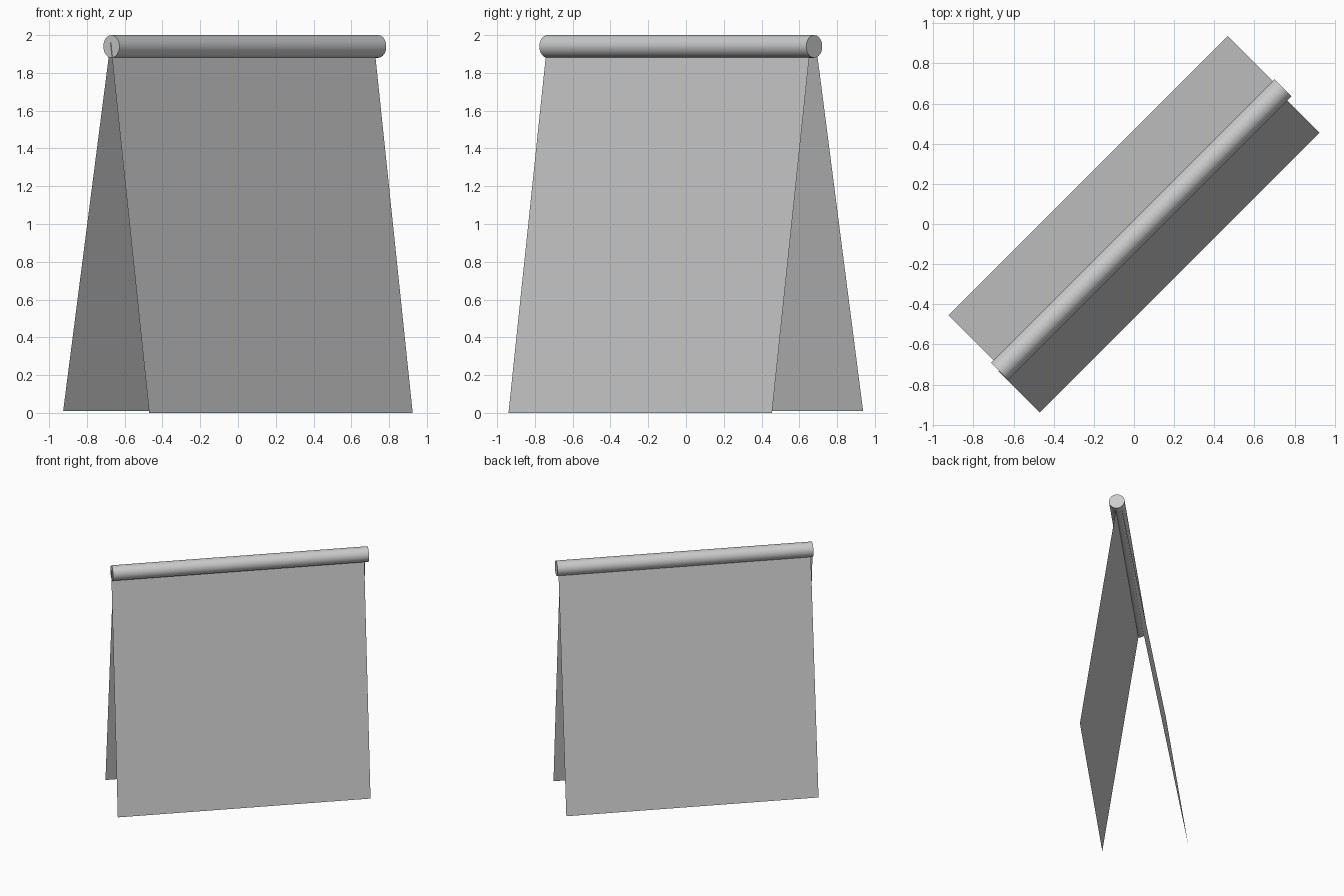
import bpy, bmesh, math
from mathutils import Matrix

if "Cube" in bpy.data.objects:
    bpy.data.objects.remove(bpy.data.objects["Cube"])

grey = bpy.data.materials.new("light grey")
grey.diffuse_color = (0.6, 0.6, 0.6, 1)
grey.use_nodes = True
grey.node_tree.nodes["Principled BSDF"].inputs["Base Color"].default_value = grey.diffuse_color

# Local frame: x runs along the rod, y across it; everything is turned 45 degrees
TURN = Matrix.Rotation(math.radians(45), 4, 'Z')


def add_object(name, bm):
    bm.transform(TURN)
    mesh = bpy.data.meshes.new(name)
    bm.to_mesh(mesh)
    bm.free()
    mesh.materials.append(grey)
    ob = bpy.data.objects.new(name, mesh)
    bpy.context.collection.objects.link(ob)
    return ob


def panel(name, x0, x1, bottom, top):
    """Thin sheet leaning from its bottom edge (y, z) to its top edge."""
    bm = bmesh.new()
    pts = [(x0, *bottom), (x1, *bottom), (x1, *top), (x0, *top)]
    if bottom[0] > 0:
        pts.reverse()      # face outward on the back side
    bm.faces.new([bm.verts.new(p) for p in pts])
    return add_object(name, bm)


# Two sheets leaning together under the rod
panel("front_panel", -0.997, 0.976, (-0.332, 0.0), (-0.042, 1.96))
panel("back_panel", -0.976, 0.993, (0.333, 0.01), (-0.02, 1.95))

# Rod along the ridge
bm = bmesh.new()
bmesh.ops.create_cone(bm, cap_ends=True, segments=32, radius1=0.06, radius2=0.06, depth=1.998,
                      matrix=Matrix.Translation((0.006, -0.045, 1.94)) @ Matrix.Rotation(math.pi / 2, 4, 'Y'))
rod = add_object("ridge_rod", bm)
bpy.context.view_layer.objects.active = rod
rod.select_set(True)
bpy.ops.object.shade_smooth_by_angle(angle=math.radians(40))
